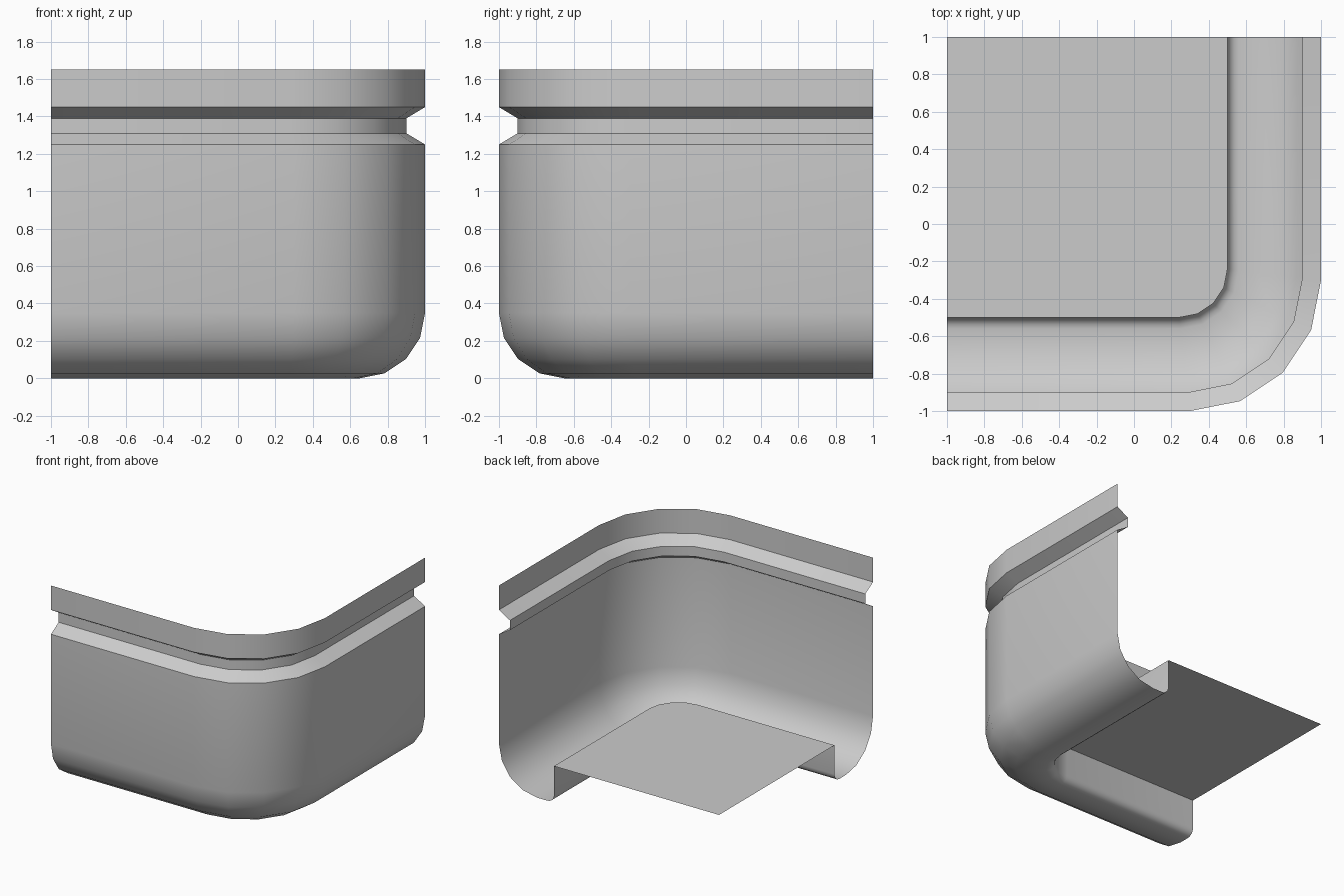
import bpy, bmesh
from math import sin, cos, pi, radians

cube = bpy.data.objects.get("Cube")
if cube:
    bpy.data.objects.remove(cube, do_unlink=True)

GREY = (0.6, 0.6, 0.6, 1)
mat = bpy.data.materials.new("plain grey")
mat.use_nodes = True
mat.diffuse_color = GREY
mat.node_tree.nodes["Principled BSDF"].inputs["Base Color"].default_value = GREY

SEGS = 4
PLATE_Z = 0.3


def arc(cx, cz, r, start, end):
    """Points on an arc in the (inset, height) plane, angles in quarter turns."""
    angles = [(start + (end - start) * i / SEGS) * pi / 2 for i in range(SEGS + 1)]
    return [(cx + r * cos(a), cz + r * sin(a)) for a in angles]


def corner_path(bm, inset, z):
    """Front run, rounded corner and right run at the given inset."""
    r = 0.7 - 0.88 * inset
    c = 1 - inset - r
    pts = [(-1, inset - 1)]
    for i in range(SEGS + 1):
        a = -pi / 2 + i * pi / 2 / SEGS
        pts.append((c + r * cos(a), -c + r * sin(a)))
    pts.append((1 - inset, 1))
    return [bm.verts.new((x, y, z)) for x, y in pts]


def finish(name, bm):
    mesh = bpy.data.meshes.new(name)
    bm.to_mesh(mesh)
    bm.free()
    mesh.materials.append(mat)
    obj = bpy.data.objects.new(name, mesh)
    bpy.context.collection.objects.link(obj)
    bpy.ops.object.select_all(action='DESELECT')
    obj.select_set(True)
    bpy.context.view_layer.objects.active = obj
    bpy.ops.object.shade_smooth_by_angle(angle=radians(30))


def sweep(name, profile):
    bm = bmesh.new()
    rows = [corner_path(bm, d, z) for d, z in profile]
    for hi, lo in zip(rows, rows[1:]):
        for i in range(len(hi) - 1):
            bm.faces.new((hi[i], lo[i], lo[i + 1], hi[i + 1]))
    finish(name, bm)


# Wall: rim, groove, rounded foot, and the step up to the base
rim = [(0, 1.65), (0, 1.45), (0.1, 1.39), (0.1, 1.31), (0, 1.25)]
foot = arc(0.35, 0.35, 0.35, 2, 3)
step = arc(0.44, 0.06, 0.06, 3, 4)
sweep("corner_wall", rim + foot + step + [(0.5, PLATE_Z)])

# Raised flat base
bm = bmesh.new()
edge = corner_path(bm, 0.5, PLATE_Z)
bm.faces.new(edge + [bm.verts.new((-1, 1, PLATE_Z))])
finish("base_plate", bm)
